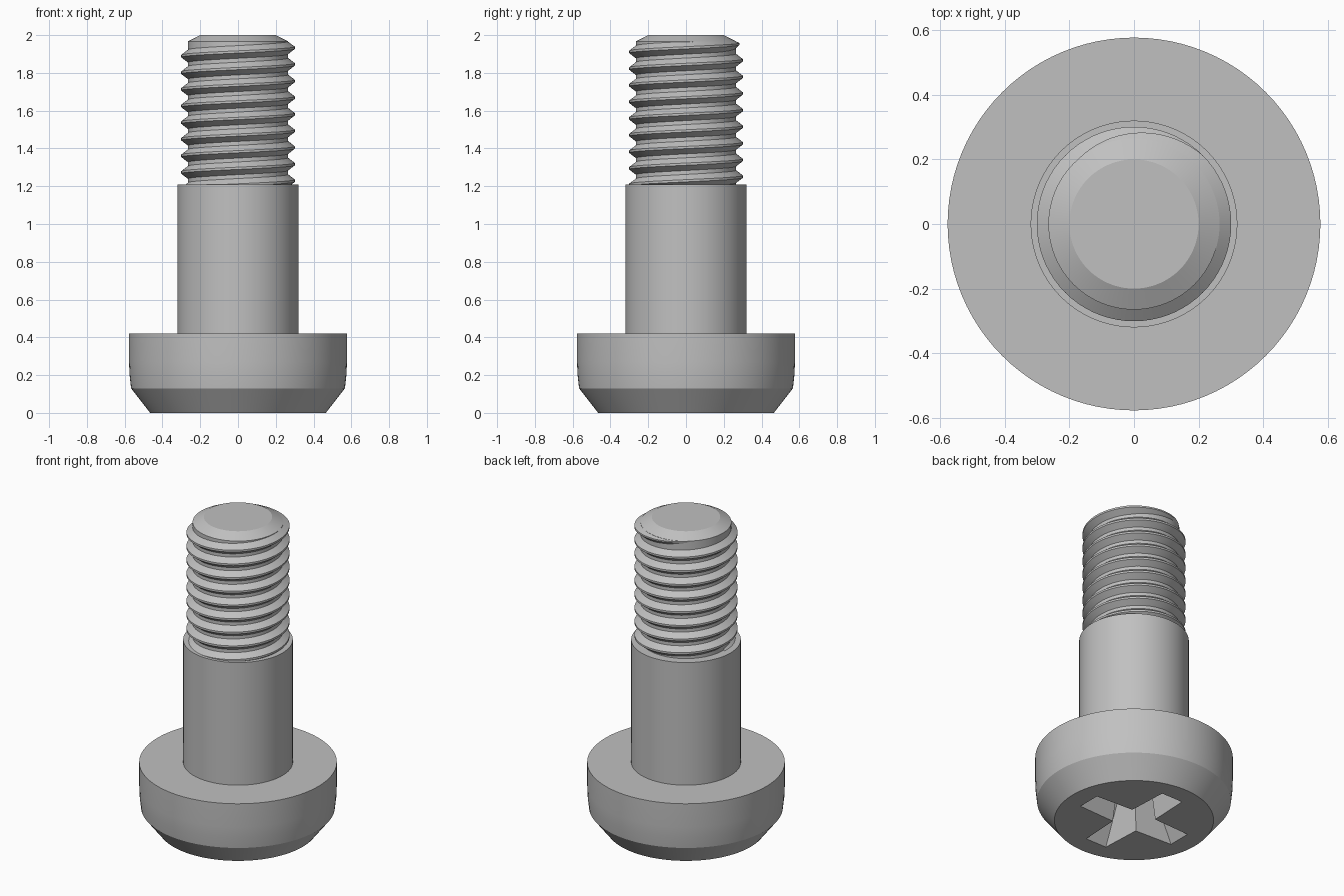
import bpy, bmesh, math

if "Cube" in bpy.data.objects:
    bpy.data.objects.remove(bpy.data.objects["Cube"])

steel = bpy.data.materials.new("light_grey_steel")
steel.diffuse_color = (0.53, 0.53, 0.53, 1)
steel.use_nodes = True
steel.node_tree.nodes["Principled BSDF"].inputs["Base Color"].default_value = steel.diffuse_color


def make_object(name, bm):
    mesh = bpy.data.meshes.new(name)
    bm.to_mesh(mesh)
    bm.free()
    mesh.materials.append(steel)
    ob = bpy.data.objects.new(name, mesh)
    bpy.context.collection.objects.link(ob)
    return ob


def activate(ob):
    bpy.ops.object.select_all(action='DESELECT')
    ob.select_set(True)
    bpy.context.view_layer.objects.active = ob


def loft(bm, rings, closed):
    """Skin consecutive rows of points with quads."""
    rows = [[bm.verts.new(p) for p in ring] for ring in rings]
    n = len(rows[0])
    for a, b in zip(rows, rows[1:]):
        for j in range(n if closed else n - 1):
            k = (j + 1) % n
            bm.faces.new((a[j], a[k], b[k], b[j]))
    return rows


def capped_loft(name, rings):
    bm = bmesh.new()
    rows = loft(bm, rings, True)
    bm.faces.new(rows[0][::-1])
    bm.faces.new(rows[-1])
    bmesh.ops.recalc_face_normals(bm, faces=bm.faces[:])
    return make_object(name, bm)


# Head, plain shank and thread core turned as one profile (radius, height)
profile = [(0.465, 0), (0.566, 0.13), (0.574, 0.2), (0.577, 0.27), (0.577, 0.42),
           (0.32, 0.42), (0.32, 1.21), (0.265, 1.21), (0.265, 1.967), (0.2, 2.0)]
SEG = 96
body = capped_loft("screw_body", [
    [(r * math.cos(math.tau * i / SEG), r * math.sin(math.tau * i / SEG), z)
     for i in range(SEG)] for r, z in profile])


# Cross drive recess, tapering as it goes deeper into the head
def cross_ring(depth):
    f = depth / 0.3
    tip, half, inner = 0.345 - 0.17 * f, 0.075 - 0.03 * f, 0.088 - 0.025 * f
    ring = []
    for q in range(4):
        c, s = [(1, 0), (0, 1), (-1, 0), (0, -1)][q]
        for x, y in ((tip, -half), (tip, half), (inner, inner)):
            ring.append((x * c - y * s, x * s + y * c, depth))
    return ring


cutter = capped_loft("cross_recess_cutter", [cross_ring(-0.03), cross_ring(0.3)])
cutter.hide_render = True
cut = body.modifiers.new("cross_recess", 'BOOLEAN')
cut.operation = 'DIFFERENCE'
cut.solver = 'EXACT'
cut.object = cutter
activate(body)
bpy.ops.object.modifier_apply(modifier=cut.name)
bpy.data.objects.remove(cutter)

# Right-handed helical thread, fading out at the tip
PITCH = 0.088
bm = bmesh.new()
start, end, fade = 180 - 8 * 360, 495, 405
columns = []
for deg in range(start, end + 1, 5):
    k = max(0, (deg - fade) / (end - fade))
    crest = 0.301 - 0.038 * k
    z = 1.889 + (deg - 180) / 360 * PITCH
    t = math.radians(deg)
    shape = [(0.262, -0.036), (crest, -0.006), (crest, 0.006), (0.262, 0.036)]
    columns.append([(r * math.cos(t), r * math.sin(t), min(z + dz * (1 - 0.6 * k), 1.967))
                    for r, dz in shape])
loft(bm, columns, False)
bmesh.ops.reverse_faces(bm, faces=bm.faces[:])
thread = make_object("screw_thread", bm)

for ob in (body, thread):
    activate(ob)
    bpy.ops.object.shade_smooth_by_angle(angle=math.radians(25))
